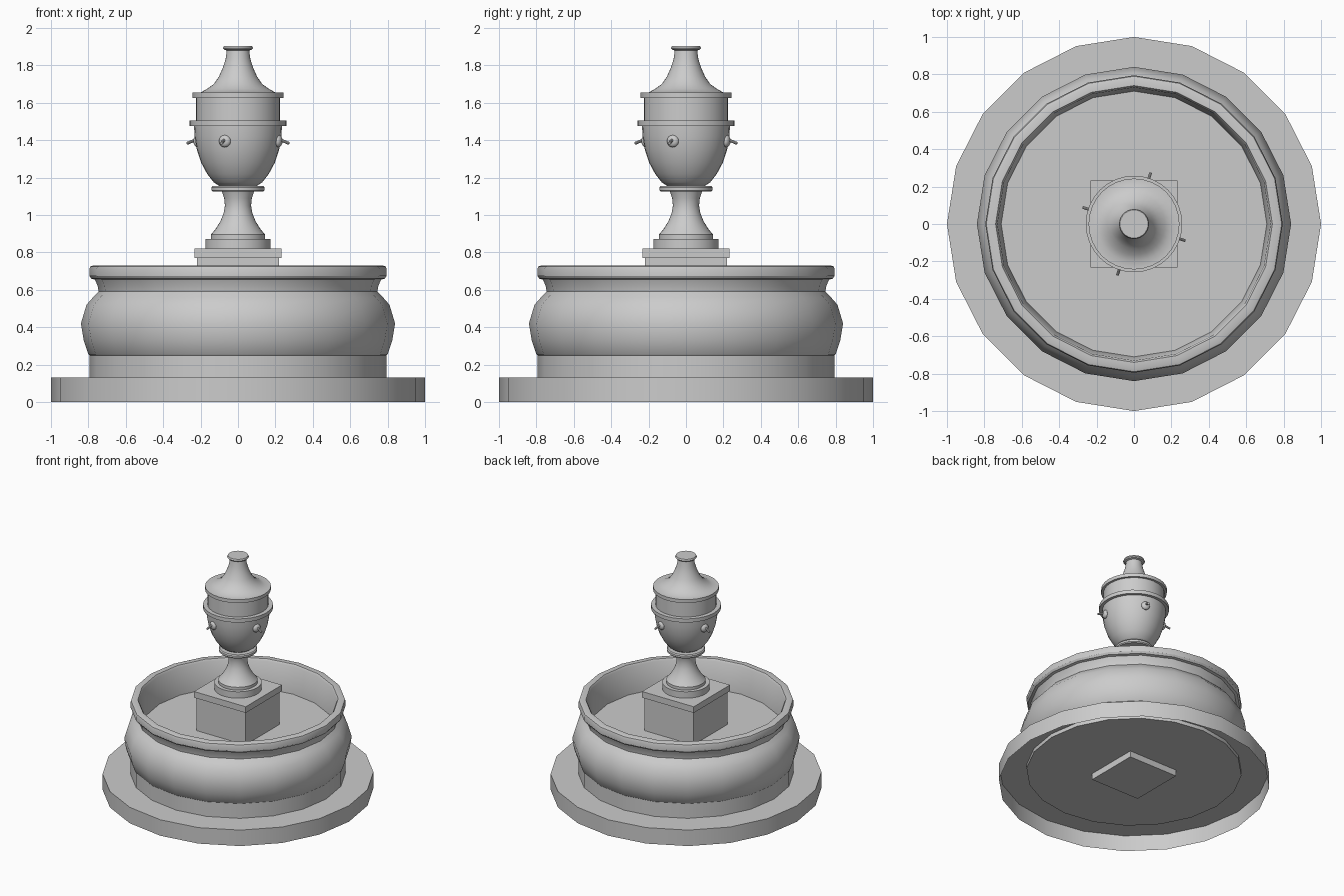
import bpy, bmesh, math
from mathutils import Vector, Matrix

if "Cube" in bpy.data.objects:
    bpy.data.objects.remove(bpy.data.objects["Cube"])


def finish(name, bm, smooth=True):
    bmesh.ops.remove_doubles(bm, verts=bm.verts, dist=1e-5)
    bmesh.ops.recalc_face_normals(bm, faces=bm.faces)
    mesh = bpy.data.meshes.new(name)
    bm.to_mesh(mesh)
    bm.free()
    ob = bpy.data.objects.new(name, mesh)
    bpy.context.collection.objects.link(ob)
    if smooth:
        bpy.ops.object.select_all(action='DESELECT')
        ob.select_set(True)
        bpy.context.view_layer.objects.active = ob
        bpy.ops.object.shade_smooth_by_angle(angle=math.radians(32))
    return ob


def lathe(name, profile, sides):
    """Spin (radius, z) points around the z axis; radius 0 closes an end."""
    bm = bmesh.new()
    rings = []
    for r, z in profile:
        if r == 0:
            rings.append([bm.verts.new((0, 0, z))] * sides)
        else:
            rings.append([bm.verts.new((r * math.cos(2 * math.pi * i / sides),
                                        r * math.sin(2 * math.pi * i / sides), z))
                          for i in range(sides)])
    for a, b in zip(rings, rings[1:]):
        for i in range(sides):
            j = (i + 1) % sides
            bm.faces.new(list(dict.fromkeys((a[i], a[j], b[j], b[i]))))
    return finish(name, bm)


def box(name, half, z0, z1):
    bm = bmesh.new()
    bmesh.ops.create_cube(bm, size=1, matrix=Matrix.Translation((0, 0, (z0 + z1) / 2))
                          @ Matrix.Diagonal((2 * half, 2 * half, z1 - z0, 1)))
    return finish(name, bm, False)


# Base step, open underneath
lathe("base_step", [(1, 0), (1, .13), (.78, .13)], 20)

# Basin: plain drum, bulging belly, neck, rim, inner wall and floor
lathe("basin", [(0, .10), (.795, .10), (.795, .25), (.80, .255), (.825, .33), (.84, .42),
                (.81, .52), (.775, .56), (.745, .59), (.75, .62), (.765, .655),
                (.785, .66), (.795, .675), (.795, .71), (.79, .725), (.775, .73),
                (.74, .73), (.73, .715), (.71, .50), (0, .50)], 20)

# Square pedestal
box("pedestal_shaft", .22, .05, .775)
box("pedestal_slab", .233, .77, .82)

# Urn foot with waist and collar
lathe("urn_foot", [(0, .82), (.175, .82), (.175, .872), (.145, .872), (.145, .895),
                   (.12, .925), (.095, .965), (.077, 1.01), (.07, 1.05), (.074, 1.09),
                   (.086, 1.125), (.135, 1.125), (.142, 1.132), (.142, 1.147),
                   (.135, 1.155), (0, 1.155)], 32)

# Urn bowl and upper band
lathe("urn_bowl", [(0, 1.15), (.10, 1.155), (.13, 1.175), (.165, 1.22), (.197, 1.28),
                   (.22, 1.35), (.232, 1.42), (.235, 1.475), (.258, 1.475),
                   (.258, 1.505), (.225, 1.505), (.225, 1.63)], 32)

# Lid with finial neck
lathe("urn_lid", [(0, 1.627), (.243, 1.627), (.243, 1.655), (.20, 1.655), (.165, 1.675),
                  (.13, 1.70), (.102, 1.74), (.08, 1.79), (.066, 1.835), (.06, 1.88),
                  (.075, 1.885), (.08, 1.893), (.075, 1.905), (0, 1.905)], 32)

# Four water spouts: round boss plus thin nozzle
for k in range(4):
    spin = Matrix.Rotation(math.radians(-18 + 90 * k), 4, 'Z')
    bm = bmesh.new()
    bmesh.ops.create_uvsphere(bm, u_segments=16, v_segments=8, radius=1,
                              matrix=spin @ Matrix.Translation((.228, 0, 1.395))
                              @ Matrix.Diagonal((.02, .033, .033, 1)))
    finish(f"spout_boss_{k + 1}", bm)
    start, end = Vector((.225, 0, 1.407)), Vector((.287, 0, 1.383))
    aim = (end - start).to_track_quat('Z', 'Y').to_matrix().to_4x4()
    bm = bmesh.new()
    bmesh.ops.create_cone(bm, cap_ends=True, segments=10, radius1=.008, radius2=.008,
                          depth=(end - start).length,
                          matrix=spin @ Matrix.Translation((start + end) / 2) @ aim)
    finish(f"spout_nozzle_{k + 1}", bm)
